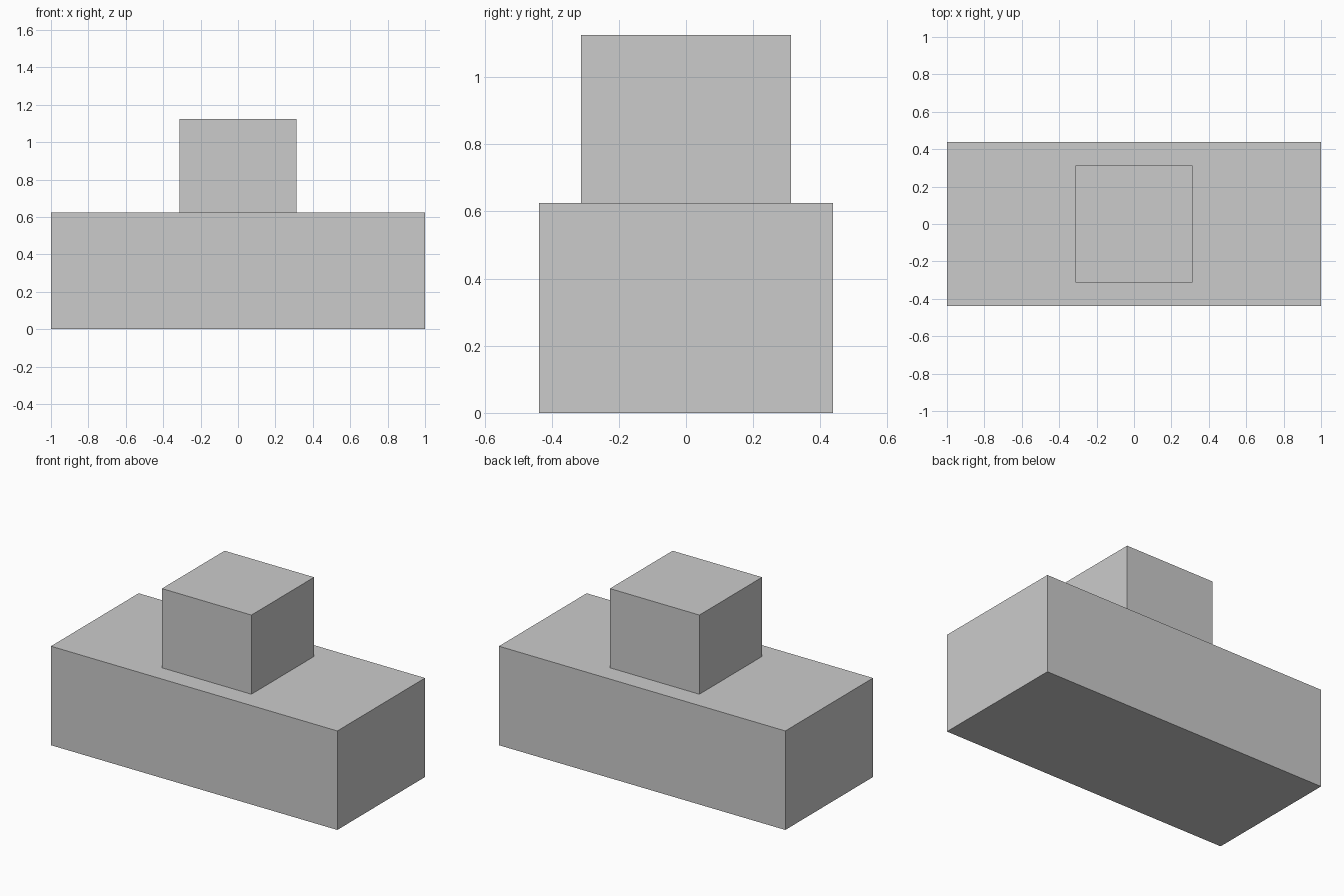
import bpy

if "Cube" in bpy.data.objects:
    bpy.data.objects.remove(bpy.data.objects["Cube"])


def box(name, size, bottom):
    """Add a box centred on x and y, standing at height bottom."""
    bpy.ops.mesh.primitive_cube_add(size=1, location=(0, 0, bottom + size[2] / 2))
    obj = bpy.context.object
    obj.name = name
    obj.scale = size
    bpy.ops.object.transform_apply(location=False, rotation=False, scale=True)
    return obj


BASE_HEIGHT = 0.625

# Long lower block
box("base_block", (2.0, 0.875, BASE_HEIGHT), 0)

# Smaller block standing on the middle of the base
box("top_block", (0.625, 0.625, 0.5), BASE_HEIGHT)
